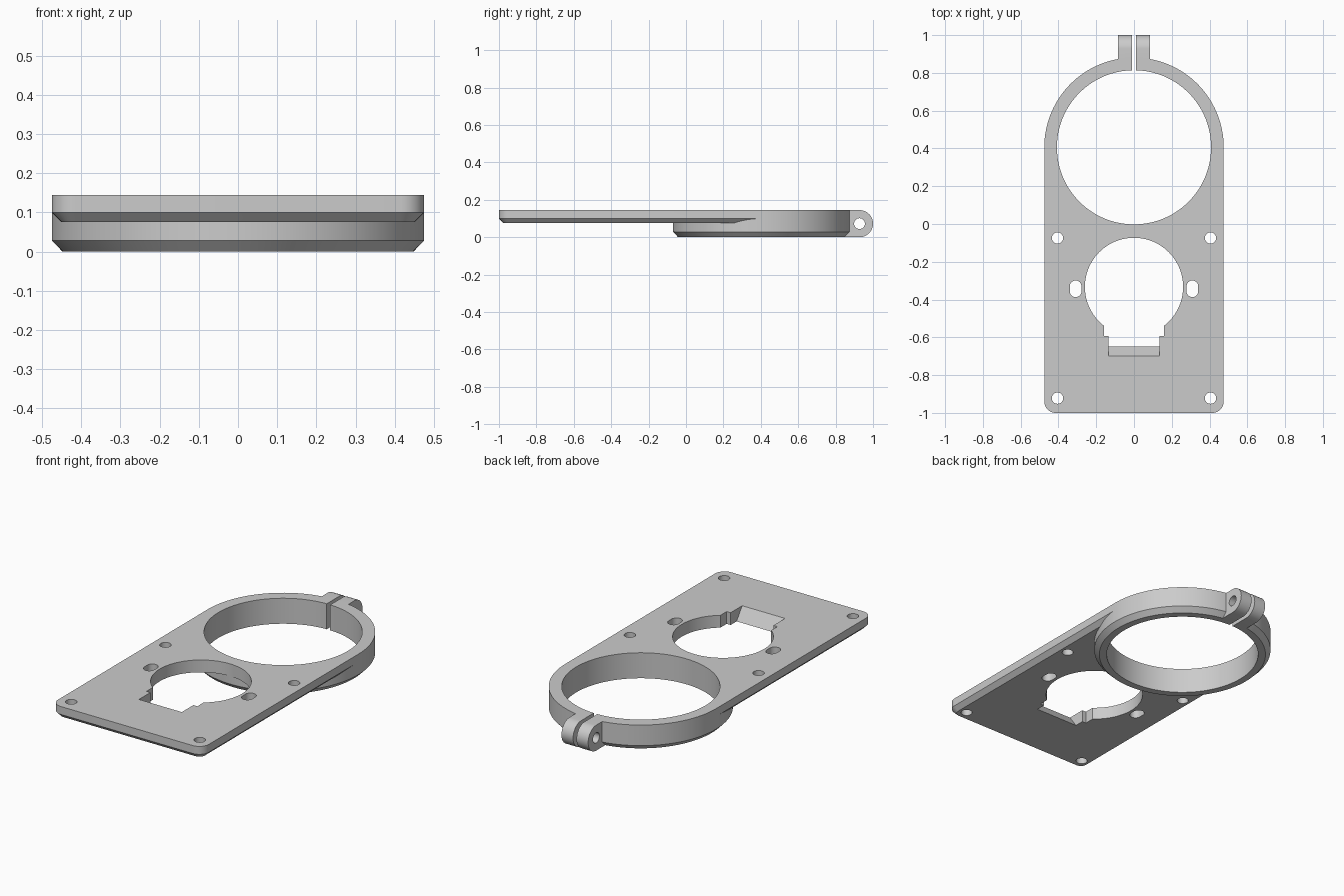
import bpy
import bmesh
from math import sin, cos, pi, radians
from mathutils import Matrix

if "Cube" in bpy.data.objects:
    bpy.data.objects.remove(bpy.data.objects["Cube"], do_unlink=True)

TOP = 0.145
HALF_W = 0.475
RING_Y = 0.406
HOLE_Y = -0.333

grey = bpy.data.materials.new("plain_grey")
grey.use_nodes = True
grey.diffuse_color = (0.6, 0.6, 0.6, 1)
grey.node_tree.nodes["Principled BSDF"].inputs["Base Color"].default_value = (0.6, 0.6, 0.6, 1)


def arc(cx, cy, r, start, end, n):
    """Points on an arc, angles in degrees."""
    angles = [radians(start + (end - start) * i / n) for i in range(n + 1)]
    return [(cx + r * cos(a), cy + r * sin(a)) for a in angles]


def circle(cx, cy, r, n):
    return arc(cx, cy, r, 0, 360, n)[:-1]


def loft(name, levels, turn=None):
    """Solid through (height, outline) levels, optionally turned."""
    bm = bmesh.new()
    loops = [[bm.verts.new((x, y, z)) for x, y in pts] for z, pts in levels]
    n = len(loops[0])
    for low, high in zip(loops, loops[1:]):
        for i in range(n):
            j = (i + 1) % n
            bm.faces.new((low[i], low[j], high[j], high[i]))
    bm.faces.new(loops[0][::-1])
    bm.faces.new(loops[-1])
    if turn:
        bm.transform(turn)
    bmesh.ops.recalc_face_normals(bm, faces=bm.faces)
    mesh = bpy.data.meshes.new(name)
    bm.to_mesh(mesh)
    bm.free()
    mesh.materials.append(grey)
    obj = bpy.data.objects.new(name, mesh)
    bpy.context.collection.objects.link(obj)
    return obj


def prism(name, pts, low=-0.1, high=0.3, turn=None):
    return loft(name, [(low, pts), (high, pts)], turn)


def box(x0, x1, y0, y1):
    return [(x0, y0), (x1, y0), (x1, y1), (x0, y1)]


def combine(target, tool, operation):
    tool.hide_render = True
    mod = target.modifiers.new("combine", "BOOLEAN")
    mod.operation = operation
    mod.solver = "EXACT"
    mod.object = tool
    bpy.context.view_layer.objects.active = target
    bpy.ops.object.modifier_apply(modifier=mod.name)
    bpy.data.objects.remove(tool, do_unlink=True)


# Profiles drawn in (y, z) are swept along x
ALONG_X = Matrix(((0, 0, 1, 0), (1, 0, 0, 0), (0, 1, 0, 0), (0, 0, 0, 1)))


def plate_outline(inset):
    r, c = 0.06, HALF_W - 0.06
    w = HALF_W - inset
    return (arc(-c, -1 + 0.06, r - inset, 180, 270, 10)
            + arc(c, -1 + 0.06, r - inset, 270, 360, 10)
            + [(w, RING_Y), (-w, RING_Y)])


# Mounting plate with a chamfered lower edge
bracket = loft("mounting_bracket", [(0.075, plate_outline(0.025)),
                                    (0.1, plate_outline(0)),
                                    (TOP, plate_outline(0))])

# Clamp ring, deeper than the plate
outer = circle(0, RING_Y, HALF_W, 128)
combine(bracket, loft("clamp_ring", [(0, circle(0, RING_Y, HALF_W - 0.027, 128)),
                                     (0.028, outer), (TOP, outer)]), "UNION")

# Rounded clamp lug
mid = TOP / 2
lug = [(0.84, 0)] + arc(1 - mid, mid, mid, -90, 90, 24) + [(0.84, TOP)]
combine(bracket, prism("clamp_lug", lug, -0.084, 0.084, ALONG_X), "UNION")

# Large openings, clamp slit and clamp screw hole
cutters = [
    prism("ring_bore", circle(0, RING_Y, 0.408, 128)),
    prism("clamp_slit", box(-0.011, 0.011, 0.7, 1.1)),
    prism("lug_hole", circle(1 - mid, mid, 0.029, 32), -0.3, 0.3, ALONG_X),
    prism("round_opening", circle(0, HOLE_Y, 0.26, 96)),
    prism("opening_step", box(-0.16, 0.16, -0.594, -0.4)),
]

# Tab slot with a sloped front wall
slope = 0.05 / 0.07
slot = [(-0.648 + slope * 0.05, 0.025), (-0.45, 0.025), (-0.45, TOP + 0.05),
        (-0.698 - slope * 0.05, TOP + 0.05)]
cutters.append(prism("tab_slot", slot, -0.135, 0.135, ALONG_X))

# Screw holes and elongated holes on both sides
for side in (-1, 1):
    for y in (-0.074, -0.922):
        cutters.append(prism("screw_hole", circle(side * 0.405, y, 0.03, 32)))
    x = side * 0.309
    capsule = arc(x, -0.33, 0.031, 0, 180, 16) + arc(x, -0.356, 0.031, 180, 360, 16)
    cutters.append(prism("long_hole", capsule))

for cutter in cutters:
    combine(bracket, cutter, "DIFFERENCE")

# Smooth round walls, crisp edges
bpy.ops.object.select_all(action="DESELECT")
bracket.select_set(True)
bpy.context.view_layer.objects.active = bracket
bpy.ops.object.shade_smooth_by_angle(angle=radians(25))
